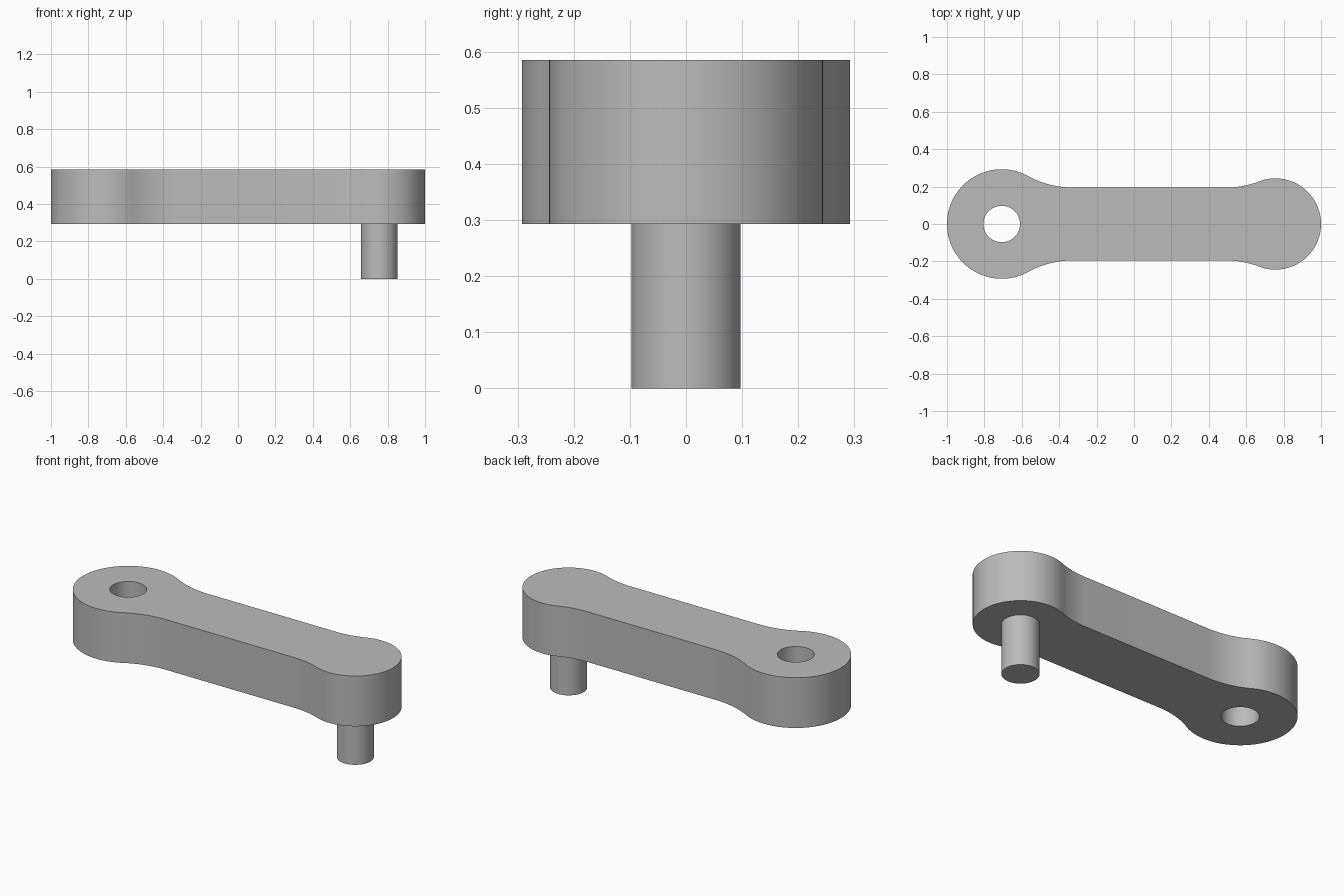
import bpy, bmesh
from math import atan2, cos, sin, pi, radians, sqrt

if "Cube" in bpy.data.objects:
    bpy.data.objects.remove(bpy.data.objects["Cube"])

U = 2 / 20.5                      # design unit
ARM, FILLET, BORE = 2 * U, 5 * U, U
BIG_R, SMALL_R, THICK = 3 * U, 2.5 * U, 3 * U
BIG_X, SMALL_X = -1 + BIG_R, 1 - SMALL_R

grey = bpy.data.materials.new("plain grey")
grey.use_nodes = True
colour = (0.5, 0.5, 0.5, 1)
grey.diffuse_color = colour
grey.node_tree.nodes["Principled BSDF"].inputs["Base Color"].default_value = colour


def arc(cx, cy, r, a0, a1, n):
    return [(cx + r * cos(a0 + (a1 - a0) * i / n), cy + r * sin(a0 + (a1 - a0) * i / n))
            for i in range(n + 1)]


def half_end(cx, r, side):
    """Upper outline of a round end, from its tip to the straight arm; side is the arm's direction."""
    dx = sqrt((r + FILLET) ** 2 - (ARM + FILLET) ** 2)
    a = atan2(ARM + FILLET, dx)
    pts = arc(0, 0, r, pi, a, 40)
    pts += arc(dx, ARM + FILLET, FILLET, pi + a, 1.5 * pi, 14)[1:]
    return [(cx + side * x, y) for x, y in pts]


def solid(name, loops, z0, z1):
    """Extrude a flat outline, with optional holes, from z0 to z1."""
    bm = bmesh.new()
    for pts in loops:
        vs = [bm.verts.new((x, y, z0)) for x, y in pts]
        for i, v in enumerate(vs):
            bm.edges.new((vs[i - 1], v))
    bmesh.ops.triangle_fill(bm, use_beauty=True, edges=bm.edges[:])
    top = bmesh.ops.extrude_face_region(bm, geom=bm.faces[:], use_keep_orig=True)["geom"]
    bmesh.ops.translate(bm, verts=[g for g in top if isinstance(g, bmesh.types.BMVert)],
                        vec=(0, 0, z1 - z0))
    bmesh.ops.recalc_face_normals(bm, faces=bm.faces[:])
    mesh = bpy.data.meshes.new(name)
    bm.to_mesh(mesh)
    bm.free()
    mesh.materials.append(grey)
    obj = bpy.data.objects.new(name, mesh)
    bpy.context.collection.objects.link(obj)
    bpy.ops.object.select_all(action="DESELECT")
    obj.select_set(True)
    bpy.context.view_layer.objects.active = obj
    bpy.ops.object.shade_smooth_by_angle(angle=radians(30))


# Crank arm: upper outline, mirrored below, with a bore through the large end
upper = half_end(BIG_X, BIG_R, 1) + half_end(SMALL_X, SMALL_R, -1)[::-1]
lower = [(x, -y) for x, y in upper[-2:0:-1]]
bore = arc(BIG_X, 0, BORE, 0, 2 * pi, 64)[:-1]
solid("crank_arm", [upper + lower, bore], THICK, 2 * THICK)

# Pin under the small end
solid("crank_pin", [arc(SMALL_X, 0, U, 0, 2 * pi, 64)[:-1]], 0, THICK)
